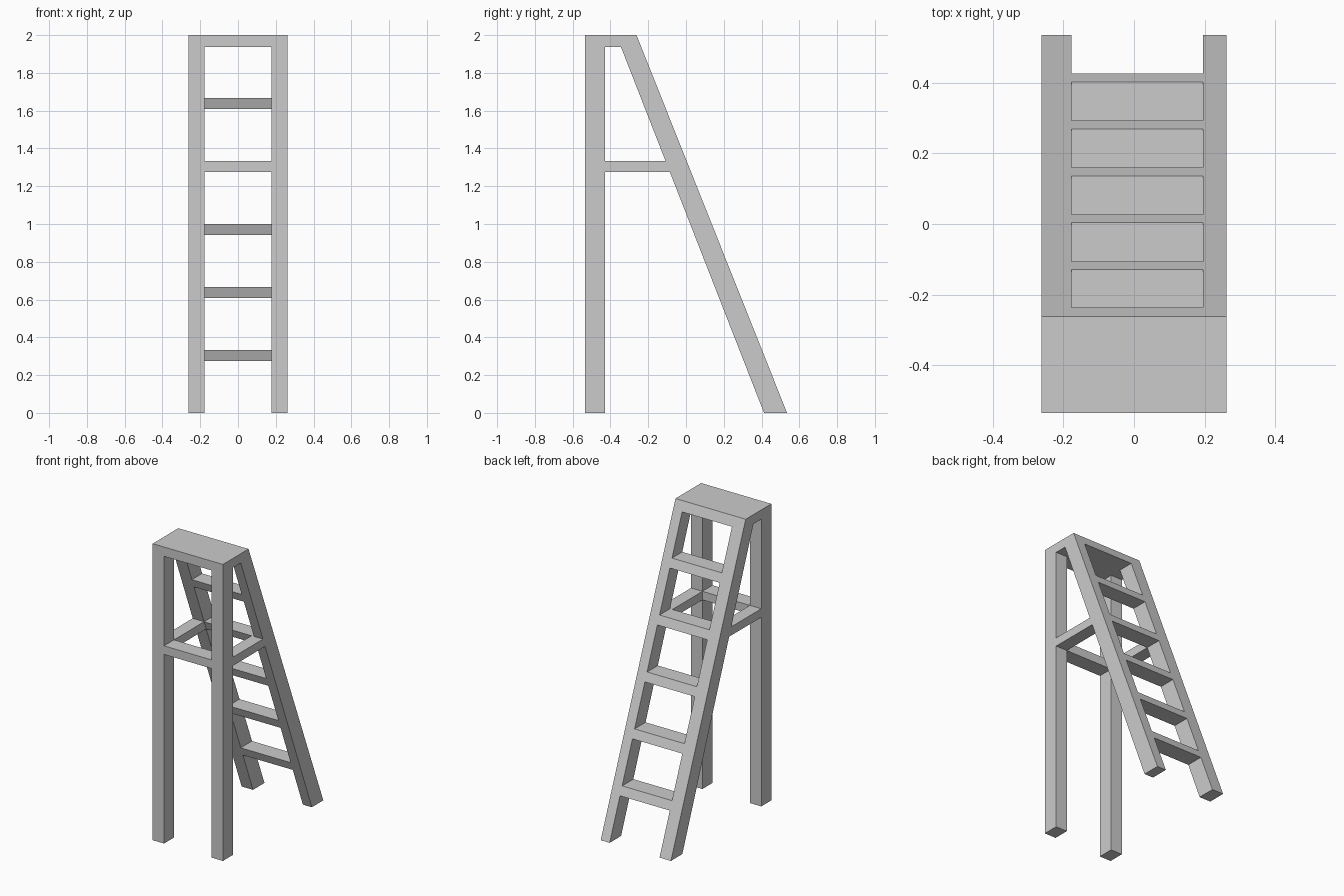
import bpy

if "Cube" in bpy.data.objects:
    bpy.data.objects.remove(bpy.data.objects["Cube"])

TOP, SLAB = 2.0, 1.937        # platform top and underside
HALF, IN = 0.262, 0.177       # outer and inner half widths
RAIL_R = 0.195                # inner face of the right sloped rail
FRONT, LEG_BACK = -0.535, -0.428
THICK = 0.058                 # height of the rungs and braces


def outer(z):
    """Rear surface of the sloped rails."""
    return 0.535 - 0.3985 * z


def inner(z):
    """Front surface of the sloped rails."""
    return 0.413 - 0.391 * z


def prism(name, profile, x0, x1, caps=True):
    """Extrude a (y, z) profile along x; uncapped ends butt against other parts."""
    n = len(profile)
    verts = [(x, y, z) for x in (x0, x1) for y, z in profile]
    faces = [(i, i + n, (i + 1) % n + n, (i + 1) % n) for i in range(n)]
    if caps:
        faces += [tuple(range(n)), tuple(range(2 * n - 1, n - 1, -1))]
    mesh = bpy.data.meshes.new(name)
    mesh.from_pydata(verts, [], faces)
    mesh.flip_normals()
    obj = bpy.data.objects.new(name, mesh)
    bpy.context.collection.objects.link(obj)
    return obj


def rect(y0, y1, z0, z1):
    return [(y0, z0), (y1, z0), (y1, z1), (y0, z1)]


def sloped(z0, z1):
    """Slice of the sloped ladder between two heights."""
    return [(inner(z0), z0), (outer(z0), z0), (outer(z1), z1), (inner(z1), z1)]


BRACE = TOP * 2 / 3
# Top platform with slanted rear edge
prism("top_platform", [(FRONT, SLAB), (outer(SLAB), SLAB),
                       (outer(TOP), TOP), (FRONT, TOP)], -HALF, HALF)

# Legs, sloped rails and side braces
for side, x0, x1, r0, r1 in (("left", -HALF, -IN, -HALF, -IN),
                             ("right", IN, HALF, RAIL_R, HALF)):
    prism("front_leg_" + side, rect(FRONT, LEG_BACK, 0, SLAB), x0, x1)
    prism("sloped_rail_" + side, sloped(0, SLAB), r0, r1)
    z0 = BRACE - THICK
    prism("side_brace_" + side, [(LEG_BACK, z0), (inner(z0), z0),
                                 (inner(BRACE), BRACE), (LEG_BACK, BRACE)], x0, x1)

# Front cross brace
prism("front_brace", rect(FRONT, LEG_BACK, BRACE - THICK, BRACE), -IN, IN, caps=False)

# Five evenly spaced rungs
for i in range(1, 6):
    z = TOP * i / 6
    prism(f"rung_{i}", sloped(z - THICK, z), -IN, RAIL_R, caps=False)
